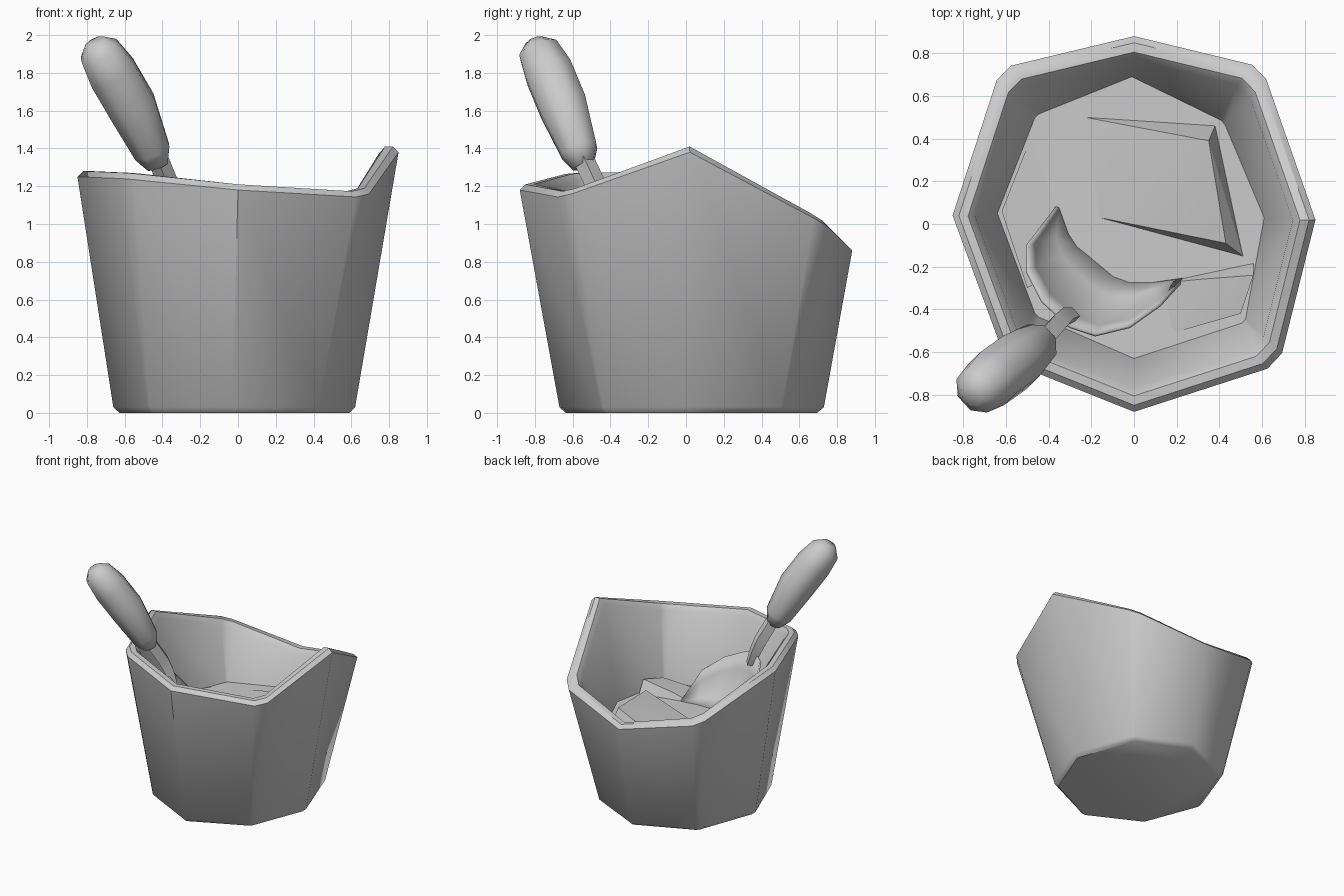
import bpy, bmesh, math
from mathutils import Vector

if "Cube" in bpy.data.objects:
    bpy.data.objects.remove(bpy.data.objects["Cube"])


def finish(name, bm, angle=30):
    bmesh.ops.recalc_face_normals(bm, faces=bm.faces)
    me = bpy.data.meshes.new(name)
    bm.to_mesh(me)
    bm.free()
    ob = bpy.data.objects.new(name, me)
    bpy.context.collection.objects.link(ob)
    bpy.ops.object.select_all(action='DESELECT')
    ob.select_set(True)
    bpy.context.view_layer.objects.active = ob
    bpy.ops.object.shade_smooth_by_angle(angle=math.radians(angle))
    return ob


def loft(bm, rings, closed=True):
    rows = [[bm.verts.new(p) for p in r] for r in rings]
    n = len(rows[0])
    for a, b in zip(rows, rows[1:]):
        for i in range(n if closed else n - 1):
            j = (i + 1) % n
            bm.faces.new((a[i], a[j], b[j], b[i]))
    return rows


def chamfer(pts, f):
    # split every diagonal corner of the octagon into two points
    out = []
    for i, p in enumerate(pts):
        if i % 2:
            out += [p.lerp(pts[i - 1], f), p.lerp(pts[(i + 1) % 8], f)]
        else:
            out.append(p)
    return out


def hull(name, pts):
    bm = bmesh.new()
    vs = [bm.verts.new(p) for p in pts]
    bmesh.ops.convex_hull(bm, input=vs)
    return finish(name, bm, 15)


# Octagon corners, starting at the back and going clockwise
top = [Vector(p) for p in ((0, .88, .86), (.60, .735, 1.0), (.85, .02, 1.38), (.68, -.66, 1.14),
                           (0, -.88, 1.18), (-.60, -.64, 1.24), (-.85, .04, 1.25), (-.625, .73, 1.0))]
base = [Vector((x, y, .03)) for x, y in ((0, .73), (.44, .52), (.62, .01), (.44, -.45),
                                         (-.03, -.67), (-.48, -.44), (-.66, .03), (-.48, .52))]
floor = [Vector((x, y, .60)) for x, y in ((-.01, .69), (.42, .48), (.61, .03), (.52, -.46),
                                          (0, -.63), (-.46, -.43), (-.64, .05), (-.46, .51))]


def inset(ring, s, dz):
    return [Vector((p.x * s, p.y * s, p.z + dz)) for p in ring]


# Bucket shell with its bevelled rim and open inside
outer = chamfer(top, .08)
foot = chamfer(base, .03)
inner = chamfer(floor, .03)
bm = bmesh.new()
rows = loft(bm, [inset(foot, .95, -.03), foot, outer, inset(outer, .965, .03),
                 inset(outer, .915, .03), inset(outer, .875, -.01), inner])
bm.faces.new(rows[0])
finish("bucket", bm, 42)

# Ice surface filling the bucket
bm = bmesh.new()
bm.faces.new([bm.verts.new(p) for p in inner])
finish("ice_surface", bm)

# Ice chunks poking out of the surface
hull("ice_chunk_back", [(-.23, .50, .60), (.35, .39, .76), (.43, -.09, .70), (-.16, .03, .60),
                        (.38, .46, .60), (.51, -.15, .60)])
hull("ice_chunk_front", [(.30, -.26, .65), (.56, -.18, .59), (.56, -.24, .70), (.50, -.42, .66),
                         (.15, -.52, .59), (.10, -.28, .59)])
hull("ice_chunk_left", [(-.45, .49, .59), (-.62, .06, .64), (-.50, -.30, .62), (-.22, -.15, .59)])

# Scoop blade: curved sheet between the raised rim and the ice
rim = [Vector(p) for p in ((-.36, .08, .62), (-.50, -.10, .88), (-.50, -.22, 1.0), (-.43, -.36, 1.06),
                           (-.30, -.48, 1.06), (-.18, -.52, 1.02), (-.02, -.48, .95), (.12, -.38, .84),
                           (.23, -.26, .60))]
lip = [Vector((x, y, .595)) for x, y in ((-.35, .06), (-.31, -.05), (-.27, -.11), (-.22, -.15),
                                         (-.16, -.20), (-.10, -.25), (-.02, -.28), (.08, -.28), (.22, -.26))]


def bowl_row(u, v):
    return [Vector((r.x + (l.x - r.x) * u, r.y + (l.y - r.y) * u, r.z + (l.z - r.z) * v))
            for r, l in zip(rim, lip)]


bm = bmesh.new()
loft(bm, [bowl_row(u, v) for u, v in ((0, 0), (.15, .3), (.38, .6), (.68, .85), (1, 1))], False)
blade = finish("scoop_blade", bm, 50)
mod = blade.modifiers.new("thickness", 'SOLIDIFY')
mod.thickness = .015
mod.offset = 0


def tube(name, stations, sides, angle):
    # rings of varying radius square to a path
    pts = [Vector(s[:3]) for s in stations]
    rings = []
    for i, (p, s) in enumerate(zip(pts, stations)):
        d = (pts[min(i + 1, len(pts) - 1)] - pts[max(i - 1, 0)]).normalized()
        a = d.cross(Vector((1, -1, 0))).normalized()
        b = d.cross(a)
        rings.append([p + s[3] * (a * math.cos(t) + b * math.sin(t))
                      for t in (2 * math.pi * (k + .5) / sides for k in range(sides))])
    bm = bmesh.new()
    rows = loft(bm, rings)
    bm.faces.new(rows[0])
    bm.faces.new(rows[-1])
    return finish(name, bm, angle)


# Scoop neck and handle
tube("scoop_neck", [(-.43, -.55, 1.36, .055), (-.36, -.47, 1.19, .055), (-.33, -.44, 1.10, .05),
                    (-.29, -.43, .98, .04)], 4, 30)
tube("scoop_handle", [(-.425, -.545, 1.305, .06), (-.455, -.565, 1.385, .105), (-.56, -.65, 1.62, .138),
                      (-.665, -.725, 1.80, .138), (-.735, -.78, 1.915, .115), (-.76, -.80, 1.965, .055)], 8, 70)
